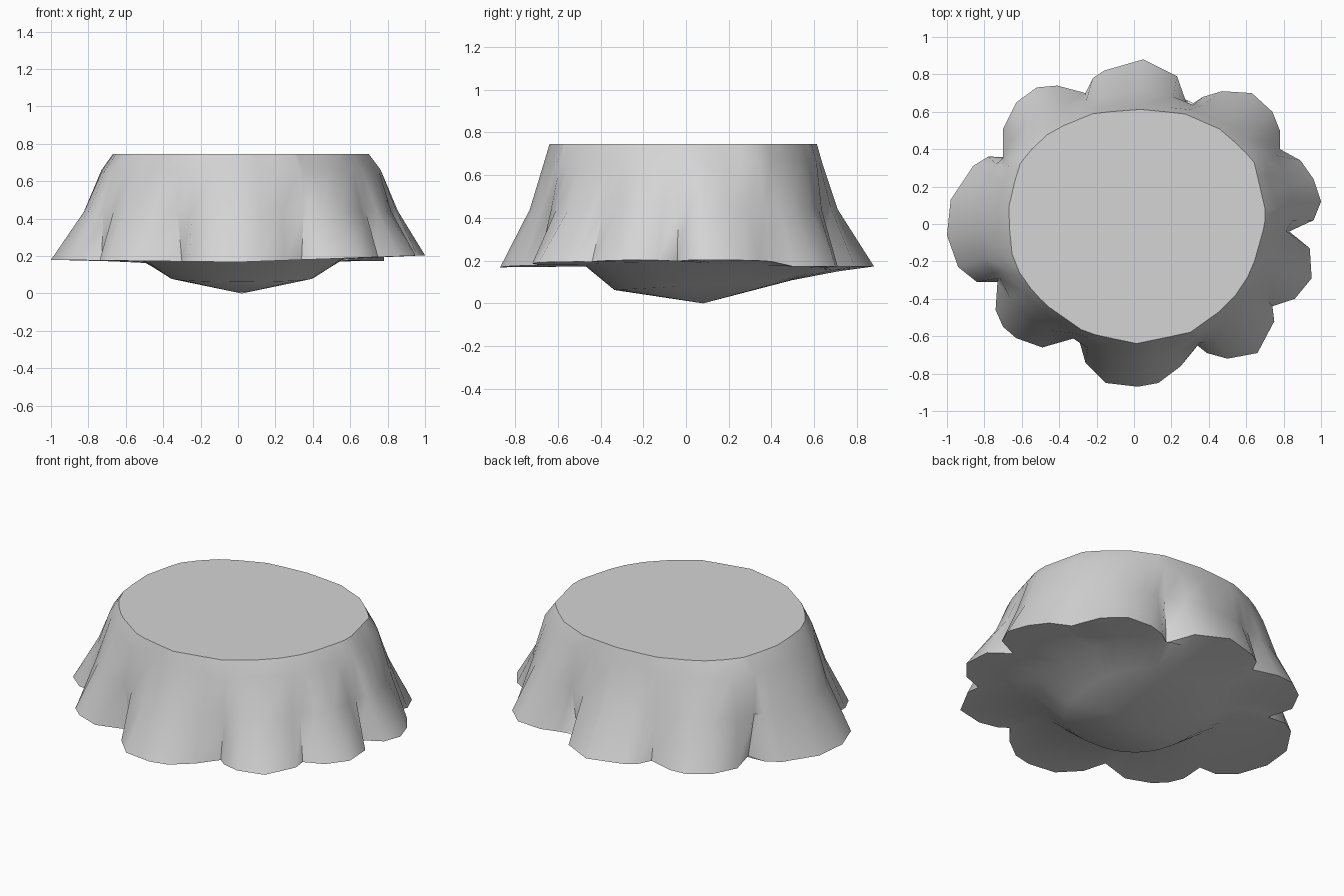
import bpy, bmesh, math

if "Cube" in bpy.data.objects:
    bpy.data.objects.remove(bpy.data.objects["Cube"])

# Scalloped hem outline, counterclockwise from the right side
HEM = [(1.0, .12), (.96, .24), (.89, .34), (.78, .40), (.78, .50), (.74, .60), (.63, .70), (.47, .71),
       (.37, .68), (.29, .62), (.23, .79), (.05, .88), (-.16, .82), (-.22, .78), (-.26, .70),
       (-.41, .74), (-.52, .73), (-.63, .65), (-.70, .51), (-.66, .35), (-.78, .36), (-.86, .31),
       (-.98, .13), (-1, -.06), (-.94, -.23), (-.84, -.31), (-.73, -.31), (-.74, -.46), (-.70, -.55),
       (-.63, -.61), (-.49, -.66), (-.30, -.60), (-.26, -.74), (-.15, -.85), (.02, -.87), (.13, -.85),
       (.25, -.76), (.34, -.65), (.39, -.69), (.50, -.72), (.66, -.69), (.75, -.52), (.74, -.44),
       (.86, -.40), (.95, -.29), (.94, -.13), (.83, -.04), (.96, .02)]
# Slightly uneven outline of the flat top
TOP = [(.70, .0), (.70, .085), (.64, .34), (.475, .50), (.27, .59), (.01, .615), (-.22, .59),
       (-.44, .50), (-.60, .35), (-.64, .22), (-.67, .10), (-.66, -.14), (-.60, -.29),
       (-.475, -.43), (-.26, -.58), (.01, -.64), (.30, -.58), (.51, -.43), (.63, -.25)]


def hem_z(x, y):
    if y > .42:
        return .173
    return .168 + .036 * max(0, x) + .012 * max(0, -x)


def top_point(hx, hy):
    """Where the ray toward a hem point crosses the top outline."""
    for (ax, ay), (bx, by) in zip(TOP, TOP[1:] + TOP[:1]):
        ca, cb = ax * hy - ay * hx, bx * hy - by * hx
        if ca >= 0 > cb and (ax + bx) * hx + (ay + by) * hy > 0:
            t = ca / (ca - cb)
            return ax + (bx - ax) * t, ay + (by - ay) * t
    return TOP[0]


def wall_ring(sx, sy, z, blend=0.0):
    """Top outline scaled outward and optionally pulled toward the hem."""
    ring = []
    for hx, hy in HEM:
        tx, ty = top_point(hx, hy)
        ring.append((tx * sx * (1 - blend) + hx * blend, ty * sy * (1 - blend) + hy * blend, z))
    return ring


def ellipse(cx, cy, rx, ry, power):
    """Rounded-square ring with one point per hem point."""
    ring = []
    for hx, hy in HEM:
        a = math.atan2(hy, hx)
        c, s = math.cos(a), math.sin(a)
        r = (abs(c / rx) ** power + abs(s / ry) ** power) ** (-1 / power)
        ring.append((cx + r * c, cy + r * s))
    return ring


def bridge(bm, low, high):
    n = len(low)
    for i in range(n):
        j = (i + 1) % n
        bm.faces.new((low[i], low[j], high[j], high[i]))


def add_ring(bm, points):
    return [bm.verts.new(p) for p in points]


def make_object(name, bm, mat, angle):
    bmesh.ops.recalc_face_normals(bm, faces=bm.faces)
    mesh = bpy.data.meshes.new(name)
    bm.to_mesh(mesh)
    bm.free()
    mesh.materials.append(mat)
    obj = bpy.data.objects.new(name, mesh)
    bpy.context.collection.objects.link(obj)
    bpy.ops.object.select_all(action='DESELECT')
    obj.select_set(True)
    bpy.context.view_layer.objects.active = obj
    bpy.ops.object.shade_smooth_by_angle(angle=math.radians(angle))
    return obj


grey = bpy.data.materials.new("plain grey")
grey.diffuse_color = (.66, .66, .66, 1)
grey.use_nodes = True
grey.node_tree.nodes["Principled BSDF"].inputs["Base Color"].default_value = grey.diffuse_color

bm = bmesh.new()
# Flared wall, from the hem up to the flat top
hem = add_ring(bm, [(x, y, hem_z(x, y)) for x, y in HEM])
middle = add_ring(bm, wall_ring(1.17, 1.09, .44, .2))
shoulder = add_ring(bm, wall_ring(1.09, 1.04, .66))
top = add_ring(bm, wall_ring(1, 1, .745))
bridge(bm, hem, middle)
bridge(bm, middle, shoulder)
bridge(bm, shoulder, top)
bm.faces.new(top)

# Underside: flat border, rounded bulge and a low point
border = add_ring(bm, [(x, y, hem_z(x, 0) + .004 - .035 * max(0, y))
                       for x, y in ellipse(.03, .12, .54, .59, 2.3)])
bulge = add_ring(bm, [(x, y, .081 + .055 * y) for x, y in ellipse(.02, .08, .385, .415, 2.4)])
bridge(bm, border, hem)
bridge(bm, bulge, border)
tip = bm.verts.new((.02, .08, 0))
for i in range(len(bulge)):
    bm.faces.new((tip, bulge[(i + 1) % len(bulge)], bulge[i]))

make_object("scalloped_body", bm, grey, 46)
